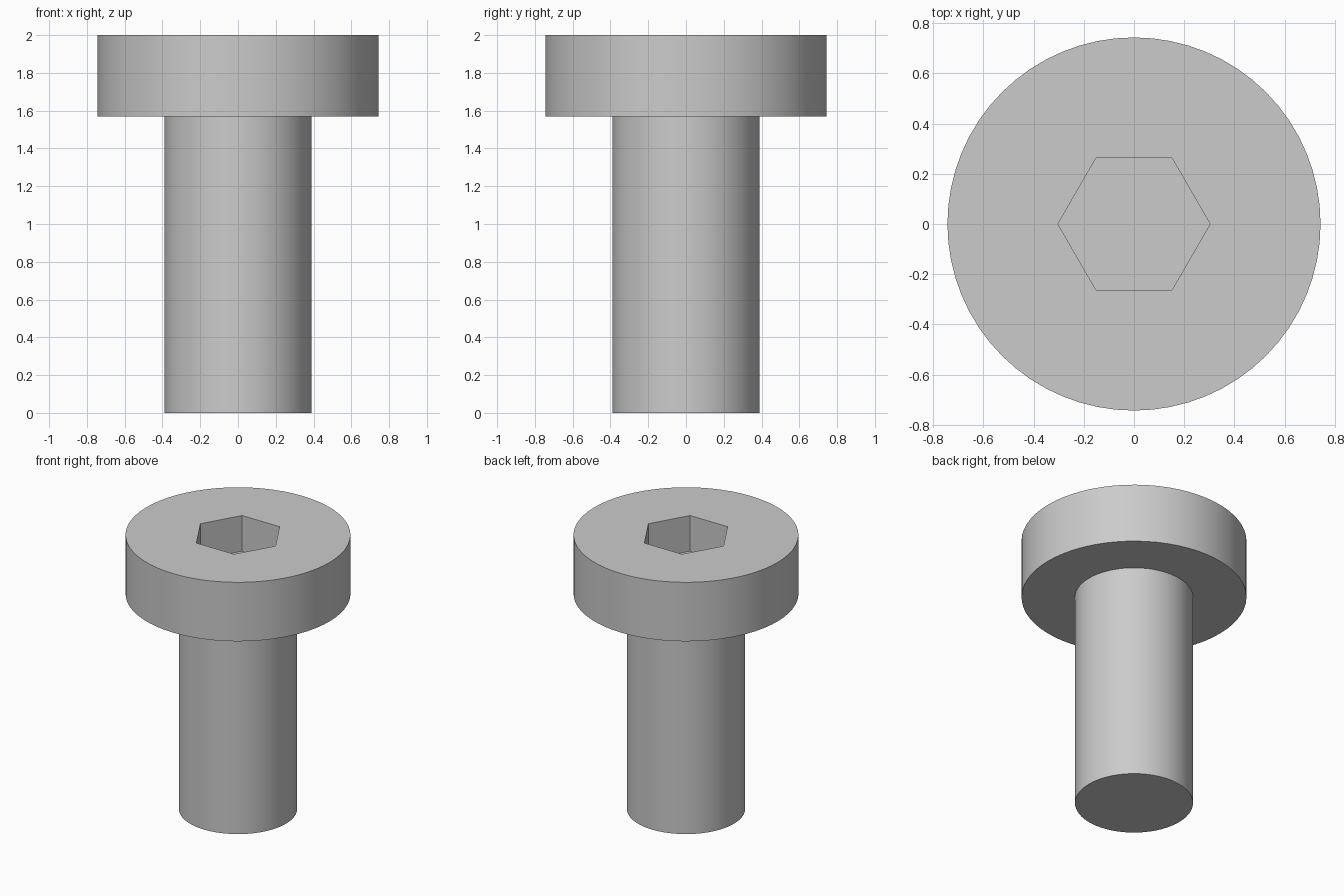
import bpy, bmesh, math

cube = bpy.data.objects.get("Cube")
if cube:
    bpy.data.objects.remove(cube, do_unlink=True)

SIDES = 64
HEAD_R, SHAFT_R, SOCKET_R = 0.743, 0.39, 0.303
TOP, HEAD_BASE, SOCKET_FLOOR = 2.0, 1.57, 1.74

steel = bpy.data.materials.new("light_grey_metal")
steel.use_nodes = True
GREY = (0.6, 0.6, 0.6, 1)
steel.diffuse_color = GREY
steel.node_tree.nodes["Principled BSDF"].inputs["Base Color"].default_value = GREY


def ring(bm, radius, z, sides=SIDES):
    """Closed loop of edges at height z."""
    verts = [bm.verts.new((radius * math.cos(2 * math.pi * i / sides),
                           radius * math.sin(2 * math.pi * i / sides), z))
             for i in range(sides)]
    return [bm.edges.new((verts[i], verts[(i + 1) % sides])) for i in range(sides)]


def wall(bm, a, b):
    bmesh.ops.bridge_loops(bm, edges=a + b)


def cap(bm, loop):
    bmesh.ops.contextual_create(bm, geom=loop)


def finish(bm, name):
    bmesh.ops.recalc_face_normals(bm, faces=bm.faces[:])
    mesh = bpy.data.meshes.new(name)
    bm.to_mesh(mesh)
    bm.free()
    mesh.materials.append(steel)
    obj = bpy.data.objects.new(name, mesh)
    bpy.context.collection.objects.link(obj)
    bpy.ops.object.select_all(action='DESELECT')
    obj.select_set(True)
    bpy.context.view_layer.objects.active = obj
    bpy.ops.object.shade_smooth_by_angle(angle=math.radians(30))


# One continuous skin: shaft, flat underside, head and hexagonal socket
bm = bmesh.new()
tip = ring(bm, SHAFT_R, 0)
neck = ring(bm, SHAFT_R, HEAD_BASE)
under = ring(bm, HEAD_R, HEAD_BASE)
rim = ring(bm, HEAD_R, TOP)
socket_rim = ring(bm, SOCKET_R, TOP, 6)
socket_floor = ring(bm, SOCKET_R, SOCKET_FLOOR, 6)

cap(bm, tip)
wall(bm, tip, neck)
wall(bm, neck, under)
wall(bm, under, rim)
bmesh.ops.triangle_fill(bm, edges=rim + socket_rim, use_beauty=True, normal=(0, 0, 1))
wall(bm, socket_rim, socket_floor)
cap(bm, socket_floor)
finish(bm, "socket_head_screw")
